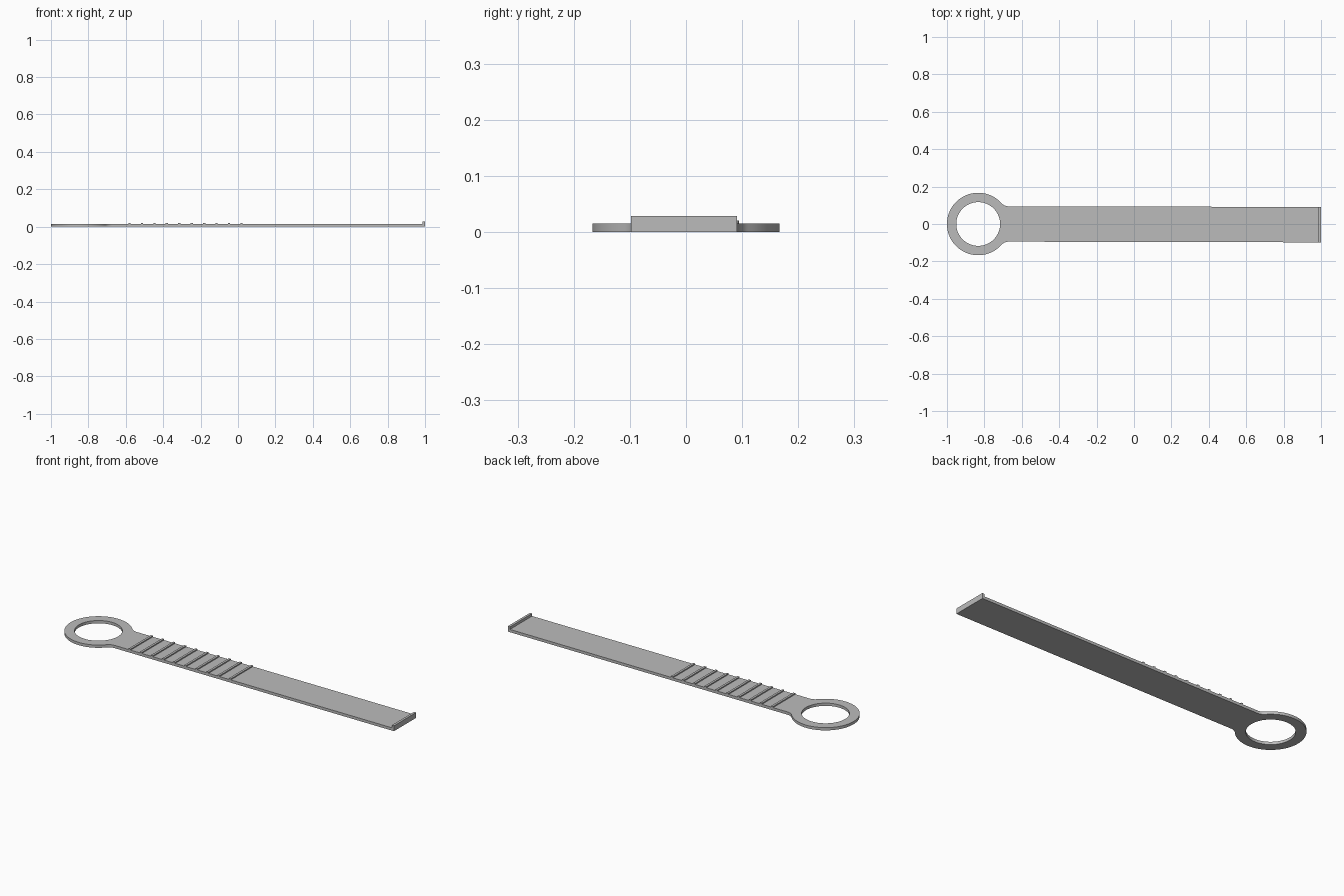
import bpy, bmesh, math
from mathutils import Vector

if "Cube" in bpy.data.objects:
    bpy.data.objects.remove(bpy.data.objects["Cube"])

grey = bpy.data.materials.new("plain grey")
grey.use_nodes = True
colour = (0.5, 0.5, 0.5, 1)
grey.diffuse_color = colour
grey.node_tree.nodes["Principled BSDF"].inputs["Base Color"].default_value = colour

THICK = 0.015
CENTRE = Vector((-0.833, 0))
OUTER, INNER = 0.167, 0.117
HALF, FILLET = 0.0945, 0.05


def drift(x):
    """Sideways lean of the strap, growing toward the lipped end."""
    return -0.0035 * max(0, (x + 0.67) / 1.67)


def arc(centre, radius, start, end, steps):
    return [centre + radius * Vector((math.cos(a), math.sin(a)))
            for a in (start + (end - start) * i / steps for i in range(steps + 1))]


def prism(name, loops, bottom, top):
    """Fill closed outlines (inner loops become holes) and extrude upward."""
    bm = bmesh.new()
    edges = []
    for loop in loops:
        verts = [bm.verts.new((p[0], p[1], bottom)) for p in loop]
        edges += [bm.edges.new((v, verts[i - 1])) for i, v in enumerate(verts)]
    bmesh.ops.triangle_fill(bm, edges=edges, use_beauty=True)
    solid = bmesh.ops.extrude_face_region(bm, geom=bm.faces[:])
    moved = [g for g in solid["geom"] if isinstance(g, bmesh.types.BMVert)]
    bmesh.ops.translate(bm, verts=moved, vec=(0, 0, top - bottom))
    bmesh.ops.recalc_face_normals(bm, faces=bm.faces[:])
    mesh = bpy.data.meshes.new(name)
    bm.to_mesh(mesh)
    bm.free()
    mesh.materials.append(grey)
    obj = bpy.data.objects.new(name, mesh)
    bpy.context.collection.objects.link(obj)
    return obj


def crossbar(name, x0, x1, bottom, top):
    corners = [(x0, -HALF), (x1, -HALF), (x1, HALF), (x0, HALF)]
    return prism(name, [[(x, y + drift(x)) for x, y in corners]], bottom, top)


# Strap and ring as one outline, with fillets where they meet
rise = HALF + FILLET
reach = math.sqrt((OUTER + FILLET) ** 2 - rise ** 2)
meet = math.atan2(rise, reach)
fillet = arc(CENTRE + Vector((reach, rise)), FILLET, meet + math.pi, 1.5 * math.pi, 8)
ring = arc(CENTRE, OUTER, meet, 2 * math.pi - meet, 72)
lower = [Vector((p.x, -p.y)) for p in fillet]
end = [Vector((1, -HALF + drift(1))), Vector((1, HALF + drift(1)))]
outline = ring + lower[1:] + end + fillet[:0:-1]
hole = arc(CENTRE, INNER, 0, 2 * math.pi, 72)[:-1]
body = prism("strap_with_ring", [outline, hole], 0, THICK)

# Upturned lip at the far end
crossbar("end_lip", 0.987, 1, THICK - 0.001, 0.029)

# Row of grip ridges
for i in range(10):
    x = -0.58 + i * 0.0665
    crossbar(f"grip_ridge_{i + 1}", x - 0.006, x + 0.006, THICK - 0.001, 0.021)

# Smooth the curved walls and keep the flat edges crisp
bpy.ops.object.select_all(action="DESELECT")
body.select_set(True)
bpy.context.view_layer.objects.active = body
bpy.ops.object.shade_smooth_by_angle(angle=math.radians(30))
